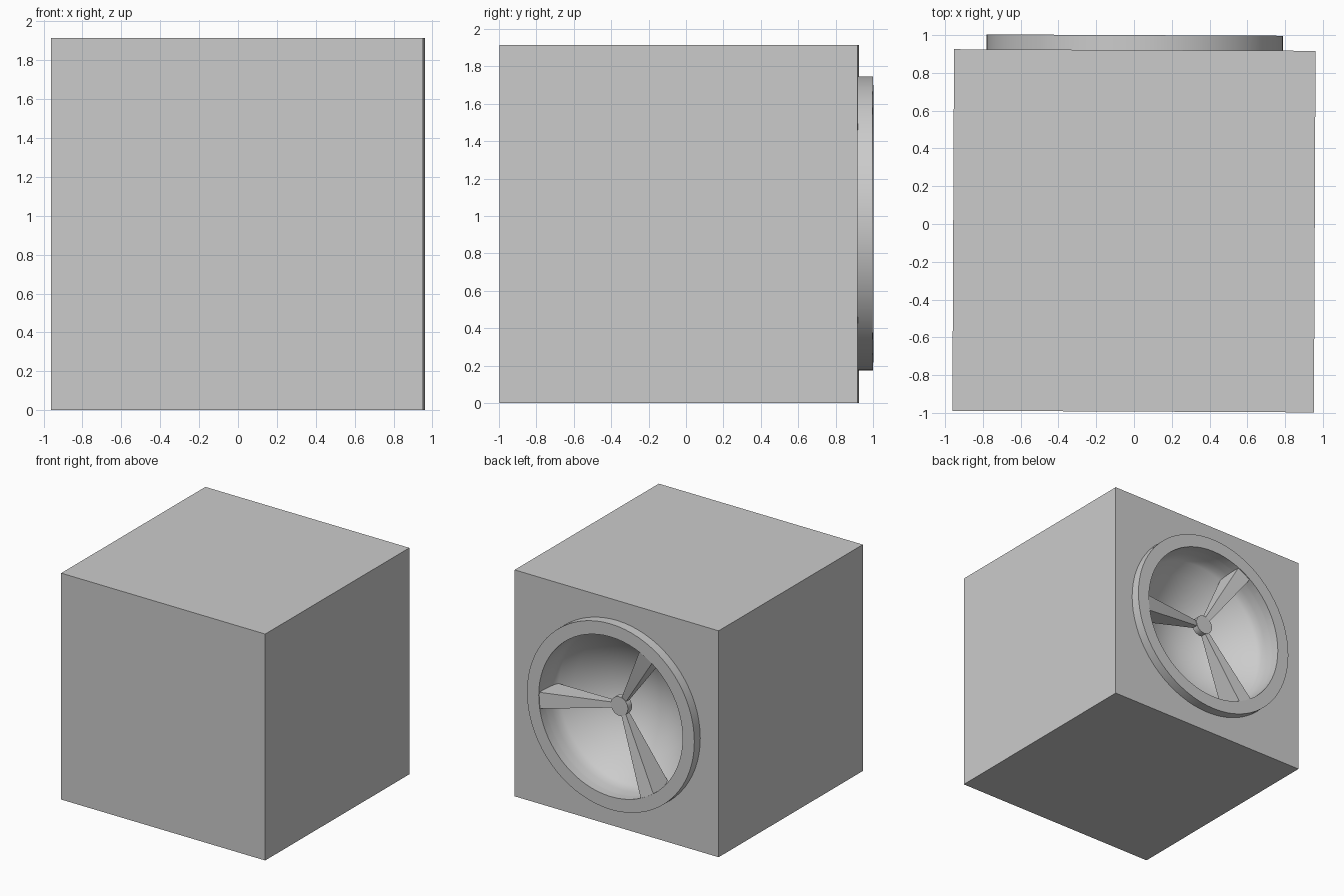
import bpy, bmesh, math
from mathutils import Vector

if "Cube" in bpy.data.objects:
    bpy.data.objects.remove(bpy.data.objects["Cube"])

CZ = 0.96            # height of the round opening's axis
HUB = Vector((0.0, 0.0, 1.005))
TURN = -0.0045       # the whole model is turned very slightly


def finish(name, bm):
    bmesh.ops.recalc_face_normals(bm, faces=bm.faces)
    me = bpy.data.meshes.new(name)
    bm.to_mesh(me)
    bm.free()
    ob = bpy.data.objects.new(name, me)
    bpy.context.collection.objects.link(ob)
    ob.rotation_euler.z = TURN
    return ob


def lathe(name, profile, cz=CZ, steps=72):
    """Spin a closed (radius, y) profile around the y axis at height cz."""
    bm = bmesh.new()
    vs = [bm.verts.new((r, y, cz)) for r, y in profile]
    edges = [bm.edges.new(p) for p in zip(vs, vs[1:])]
    bmesh.ops.spin(bm, geom=vs + edges, cent=(0, 0, cz), axis=(0, 1, 0),
                   angle=2 * math.pi, steps=steps, use_duplicate=False)
    bmesh.ops.remove_doubles(bm, verts=bm.verts, dist=1e-4)
    return finish(name, bm)


def select(ob):
    bpy.ops.object.select_all(action='DESELECT')
    ob.select_set(True)
    bpy.context.view_layer.objects.active = ob


def smooth(ob):
    select(ob)
    bpy.ops.object.shade_smooth_by_angle(angle=math.radians(28))


def cut(ob, cutter):
    mod = ob.modifiers.new("hole", 'BOOLEAN')
    mod.operation = 'DIFFERENCE'
    mod.solver = 'EXACT'
    mod.object = cutter
    select(ob)
    bpy.ops.object.modifier_apply(modifier=mod.name)
    smooth(ob)


# Cabinet cube
bm = bmesh.new()
bmesh.ops.create_cube(bm, size=1.914)
bmesh.ops.translate(bm, verts=bm.verts, vec=(0, -0.036, 0.957))
cabinet = finish("cabinet", bm)

# Raised rim disc on the back face
rim = lathe("rim", [(0, 0.921), (0.785, 0.921), (0.785, 1.0), (0, 1.0)])

# Hollow: curved surround wall, then a concave bowl
bowl = lathe("bowl_cutter", [
    (0, 1.1), (0.675, 1.1), (0.675, 1.0), (0.676, 0.93), (0.67, 0.86),
    (0.66, 0.81), (0.643, 0.78), (0.56, 0.69), (0.46, 0.60), (0.35, 0.525),
    (0.23, 0.47), (0.11, 0.44), (0, 0.43)])
cut(cabinet, bowl)
cut(rim, bowl)
bpy.data.objects.remove(bowl)

# Tapered spokes from the rim in to the hub
for i, deg in enumerate((-4, 119, -120)):
    a = math.radians(deg)
    outer = Vector((0.70 * math.cos(a), 0, CZ + 0.70 * math.sin(a)))
    d = (outer - HUB).normalized()
    side = Vector((-d.z, 0, d.x))
    bm = bmesh.new()
    rings = []
    for p, half, front, back in ((HUB + d * 0.03, 0.02, 0.87, 0.835),
                                 (outer, 0.07, 0.999, 0.775)):
        rings.append([bm.verts.new(p + side * s * half + Vector((0, y, 0)))
                      for s, y in ((-1, front), (1, front), (1, back), (-1, back))])
    bm.faces.new(rings[0])
    bm.faces.new(rings[1])
    for k in range(4):
        n = (k + 1) % 4
        bm.faces.new((rings[0][k], rings[0][n], rings[1][n], rings[1][k]))
    finish("spoke_%d" % (i + 1), bm)

# Centre hub
hub = lathe("hub", [(0, 0.83), (0.08, 0.83), (0.08, 0.885), (0, 0.885)],
            cz=HUB.z, steps=32)
smooth(hub)
